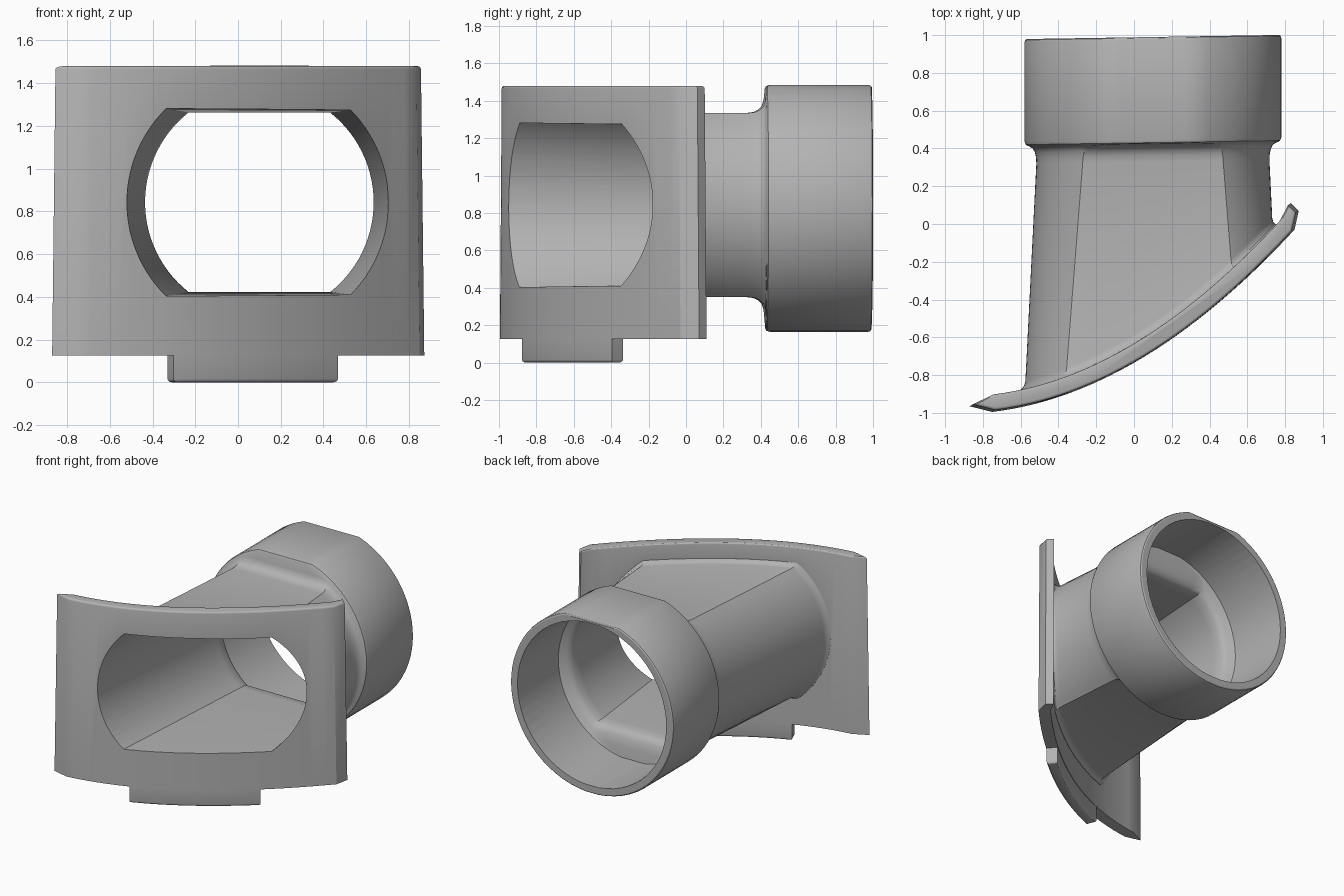
import bpy, bmesh, math

if "Cube" in bpy.data.objects:
    bpy.data.objects.remove(bpy.data.objects["Cube"], do_unlink=True)

grey = bpy.data.materials.new("light_grey")
grey.use_nodes = True
COLOUR = (0.45, 0.45, 0.45, 1)
grey.diffuse_color = COLOUR
grey.node_tree.nodes["Principled BSDF"].inputs["Base Color"].default_value = COLOUR

CX, CZ = 0.1, 0.8425      # pipe axis
ARC, FLAT = 28, 8         # segments per side arc and per flat
THICK = 0.085             # saddle thickness


def saddle_y(x):
    """Front surface of the curved saddle, seen from above."""
    return -0.735 + 0.573 * x + 0.302 * x * x


def saddle_stretch(x):
    """Distance along y per unit of thickness."""
    return math.hypot(1, 0.573 + 0.604 * x)


def saddle_point(x, depth):
    k = depth / saddle_stretch(x)
    return x - (0.573 + 0.604 * x) * k, saddle_y(x) + k


def make_object(name, bm):
    bm.normal_update()
    bmesh.ops.recalc_face_normals(bm, faces=bm.faces)
    if bm.calc_volume(signed=True) < 0:
        bmesh.ops.reverse_faces(bm, faces=bm.faces)
    mesh = bpy.data.meshes.new(name)
    bm.to_mesh(mesh)
    bm.free()
    mesh.materials.append(grey)
    obj = bpy.data.objects.new(name, mesh)
    bpy.context.collection.objects.link(obj)
    return obj


def section(r, top, bottom):
    """Circle cut flat above and below, as x, z points."""
    top, bottom = min(top, 0.997 * r), min(bottom, 0.997 * r)
    a, b = math.asin(top / r), math.asin(bottom / r)
    wt, wb = r * math.cos(a), r * math.cos(b)
    pts = []
    for i in range(ARC):
        t = -b + (a + b) * i / ARC
        pts.append((r * math.cos(t), r * math.sin(t)))
    pts += [(wt - 2 * wt * i / FLAT, top) for i in range(FLAT)]
    for i in range(ARC):
        t = a - (a + b) * i / ARC
        pts.append((-r * math.cos(t), r * math.sin(t)))
    pts += [(-wb + 2 * wb * i / FLAT, -bottom) for i in range(FLAT)]
    return [(CX + x, CZ + z) for x, z in pts]


def flat_ring(y, r, top, bottom):
    return [(x, y + 0.016 * (x - CX), z) for x, z in section(r, top, bottom)]


def saddle_ring(depth, radius, height, grow=0):
    """Ring that follows the saddle; radius and height depend on y."""
    ring = []
    for i in range(2 * (ARC + FLAT)):
        y = -0.4
        for _ in range(8):
            h = height(y) + grow
            x, z = section(radius(y) + grow, h, h)[i]
            y = saddle_y(x) + depth * saddle_stretch(x)
        ring.append((x, y, z))
    return ring


def loft(name, rings):
    bm = bmesh.new()
    rows = [[bm.verts.new(p) for p in ring] for ring in rings]
    for a, b in zip(rows, rows[1:]):
        for i in range(len(a)):
            j = (i + 1) % len(a)
            bm.faces.new((a[i], a[j], b[j], b[i]))
    # caps: fans about a centre point
    for row in (rows[0], rows[-1]):
        y = sum(v.co.y for v in row) / len(row)
        if row is rows[0]:
            y = saddle_y(CX) + row[0].co.y - saddle_y(row[0].co.x)
        hub = bm.verts.new((CX, y, CZ))
        for i in range(len(row)):
            bm.faces.new((row[i], row[(i + 1) % len(row)], hub))
    return make_object(name, bm)


def prism(name, plan, z0, z1, taper, bevel_at, bevel):
    bm = bmesh.new()
    low = [bm.verts.new((x, y, z0)) for x, y in plan]
    high = [bm.verts.new((x * taper, -0.45 + (y + 0.45) * taper, z1)) for x, y in plan]
    bm.faces.new(list(reversed(low)))
    bm.faces.new(high)
    for i in range(len(plan)):
        j = (i + 1) % len(plan)
        bm.faces.new((low[i], low[j], high[j], high[i]))
    bm.normal_update()
    edges = [e for e in bm.edges if all(abs(v.co.z - bevel_at) < 1e-4 for v in e.verts)]
    bmesh.ops.bevel(bm, geom=edges, offset=bevel, segments=3, profile=0.5, affect='EDGES')
    return make_object(name, bm)


def arc_plan(x0, x1, n, inset=0):
    xs = [x0 + (x1 - x0) * i / n for i in range(n + 1)]
    front = [saddle_point(x, inset) for x in xs]
    back = [saddle_point(x, THICK - inset) for x in reversed(xs)]
    return front, back


def combine(target, other, operation):
    mod = target.modifiers.new("combine", 'BOOLEAN')
    mod.operation, mod.solver, mod.object = operation, 'EXACT', other
    bpy.context.view_layer.objects.active = target
    bpy.ops.object.modifier_apply(modifier=mod.name)
    bpy.data.objects.remove(other, do_unlink=True)


# Curved saddle plate with pointed ends
front, back = arc_plan(-0.75, 0.85, 28)
plate_plan = [(-0.87, -0.965)] + front + [(0.872, 0.07), (0.83, 0.11)] + back
fitting = prism("pipe_saddle_fitting", plate_plan, 0.125, 1.48, 0.982, 1.48, 0.014)

# Tab below the plate
front, back = arc_plan(-0.3, 0.47, 14, 0.003)
tab = prism("locating_tab", front + back, 0, 0.2, 1, 0, 0.016)


# Flattened conical neck with its round socket
def neck_r(y):
    return 0.617 + 0.05 * (0.33 - y)


def neck_h(y):
    return 0.4925


body_profile = [
    (0.33, 0.617, 0.4925), (0.365, 0.619, 0.497), (0.39, 0.625, 0.509),
    (0.41, 0.636, 0.53), (0.42, 0.652, 0.56), (0.425, 0.665, 0.625),
    (0.431, 0.674, 0.636), (0.447, 0.68, 0.641), (0.975, 0.68, 0.641),
    (0.985, 0.676, 0.637), (0.99, 0.668, 0.63)]
rings = [saddle_ring(d, neck_r, neck_h, g)
         for d, g in ((0.04, 0.03), (0.088, 0.026), (0.098, 0.013), (0.112, 0.004), (0.13, 0))]
rings += [flat_ring(y, r, h, r if y > 0.422 else h) for y, r, h in body_profile]
body = loft("neck_and_socket", rings)


# Bore: flattened passage, rounded shoulder, round socket
def bore_r(y):
    if y > -0.19:
        return 0.605 - 0.127 * (y + 0.19)
    return 0.605 - 0.02 * (y + 0.19)


def bore_h(y):
    return 0.428 - 0.012 * y


bore_profile = [
    (0.36, 0.535, 0.42), (0.43, 0.54, 0.425), (0.455, 0.553, 0.44),
    (0.475, 0.575, 0.47), (0.49, 0.605, 0.53), (0.5, 0.618, 0.61), (1.1, 0.62, 0.62)]
rings = [saddle_ring(d, bore_r, bore_h) for d in (-0.1, 0)]
rings += [flat_ring(y, r, h, h) for y, r, h in bore_profile]
bore = loft("bore_cutter", rings)

combine(fitting, tab, 'UNION')
combine(fitting, body, 'UNION')
combine(fitting, bore, 'DIFFERENCE')

# Smooth shading with sharp edges kept
bpy.ops.object.select_all(action='DESELECT')
fitting.select_set(True)
bpy.context.view_layer.objects.active = fitting
bpy.ops.object.shade_smooth_by_angle(angle=math.radians(30))
